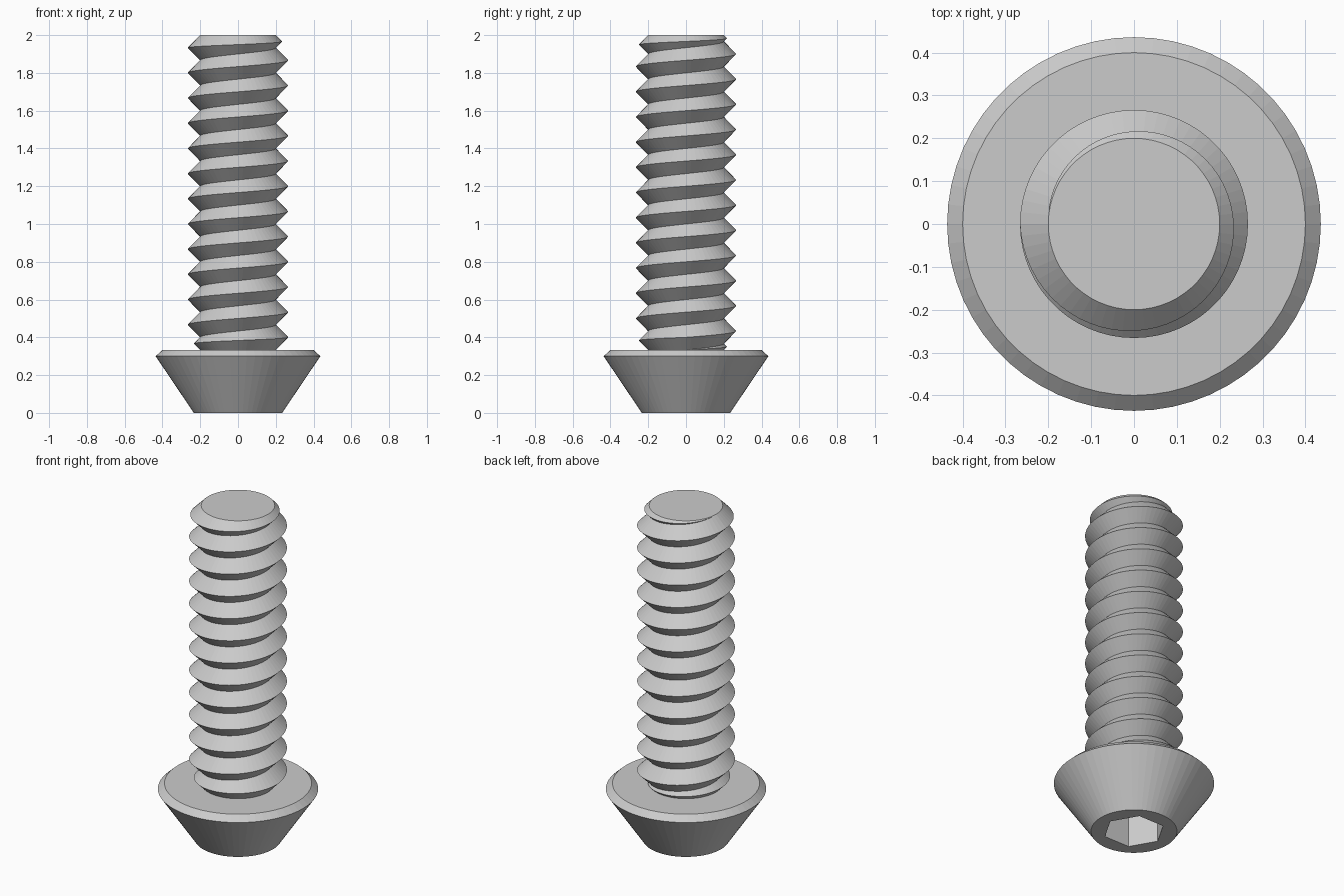
import bpy, bmesh, math

if "Cube" in bpy.data.objects:
    bpy.data.objects.remove(bpy.data.objects["Cube"])

SIDES = 60            # facets around every round part
HEAD_TOP, TIP = 1 / 3, 2.0
ROOT_R, CREST_R = 0.2, 0.266
TURNS = 12.5
PITCH = (TIP - HEAD_TOP) / TURNS

steel = bpy.data.materials.new("grey steel")
steel.diffuse_color = (0.6, 0.6, 0.6, 1)
steel.use_nodes = True
steel.node_tree.nodes["Principled BSDF"].inputs["Base Color"].default_value = steel.diffuse_color


def finish(bm, name):
    bmesh.ops.remove_doubles(bm, verts=bm.verts, dist=1e-5)
    mesh = bpy.data.meshes.new(name)
    bm.to_mesh(mesh)
    bm.free()
    mesh.materials.append(steel)
    bpy.context.collection.objects.link(bpy.data.objects.new(name, mesh))


def polar(r, angle, z):
    return (r * math.cos(angle), r * math.sin(angle), z)


def round_radius(r):
    return lambda a: r


def hex_radius(corner):
    flat = corner * math.cos(math.pi / 6)
    return lambda a: flat / math.cos(a % (math.pi / 3) - math.pi / 6)


def loft(bm, lower, upper):
    """Join two closed rings with quads."""
    for i in range(SIDES):
        j = (i + 1) % SIDES
        bm.faces.new((lower[i], lower[j], upper[j], upper[i]))


# Tapered head with a hexagonal socket, lofted from socket floor to shank
bm = bmesh.new()
sections = [(hex_radius(0.168), 0.2), (hex_radius(0.168), 0),
            (round_radius(0.234), 0), (round_radius(0.436), 0.3),
            (round_radius(0.4), HEAD_TOP), (round_radius(ROOT_R), HEAD_TOP)]
rings = []
for radius, z in sections:
    angles = [2 * math.pi * i / SIDES for i in range(SIDES)]
    rings.append([bm.verts.new(polar(radius(a), a, z)) for a in angles])
for lower, upper in zip(rings, rings[1:]):
    loft(bm, lower, upper)
bm.faces.new(rings[0][::-1]).normal_flip()
for f in bm.faces:
    if len(f.verts) > 4:
        f.normal_update()
        if f.normal.z > 0:
            f.normal_flip()
finish(bm, "socket_head")

# Threaded shank: a V ridge swept up a helix, running out at both ends
bm = bmesh.new()
previous = None
for i in range(-SIDES, int(TURNS * SIDES) + 1):
    angle = 2 * math.pi * i / SIDES
    base = HEAD_TOP + PITCH * i / SIDES
    low = max(base, HEAD_TOP)
    high = min(base + PITCH, TIP)
    crest = ROOT_R + (CREST_R - ROOT_R) * (high - low) / PITCH
    row = [bm.verts.new(polar(ROOT_R, angle, low)),
           bm.verts.new(polar(crest, angle, (low + high) / 2)),
           bm.verts.new(polar(ROOT_R, angle, high))]
    if previous:
        for k in range(2):
            bm.faces.new((previous[k], row[k], row[k + 1], previous[k + 1]))
    previous = row
# Flat tip
bm.faces.new([bm.verts.new(polar(ROOT_R, 2 * math.pi * i / SIDES, TIP)) for i in range(SIDES)])
finish(bm, "threaded_shank")
